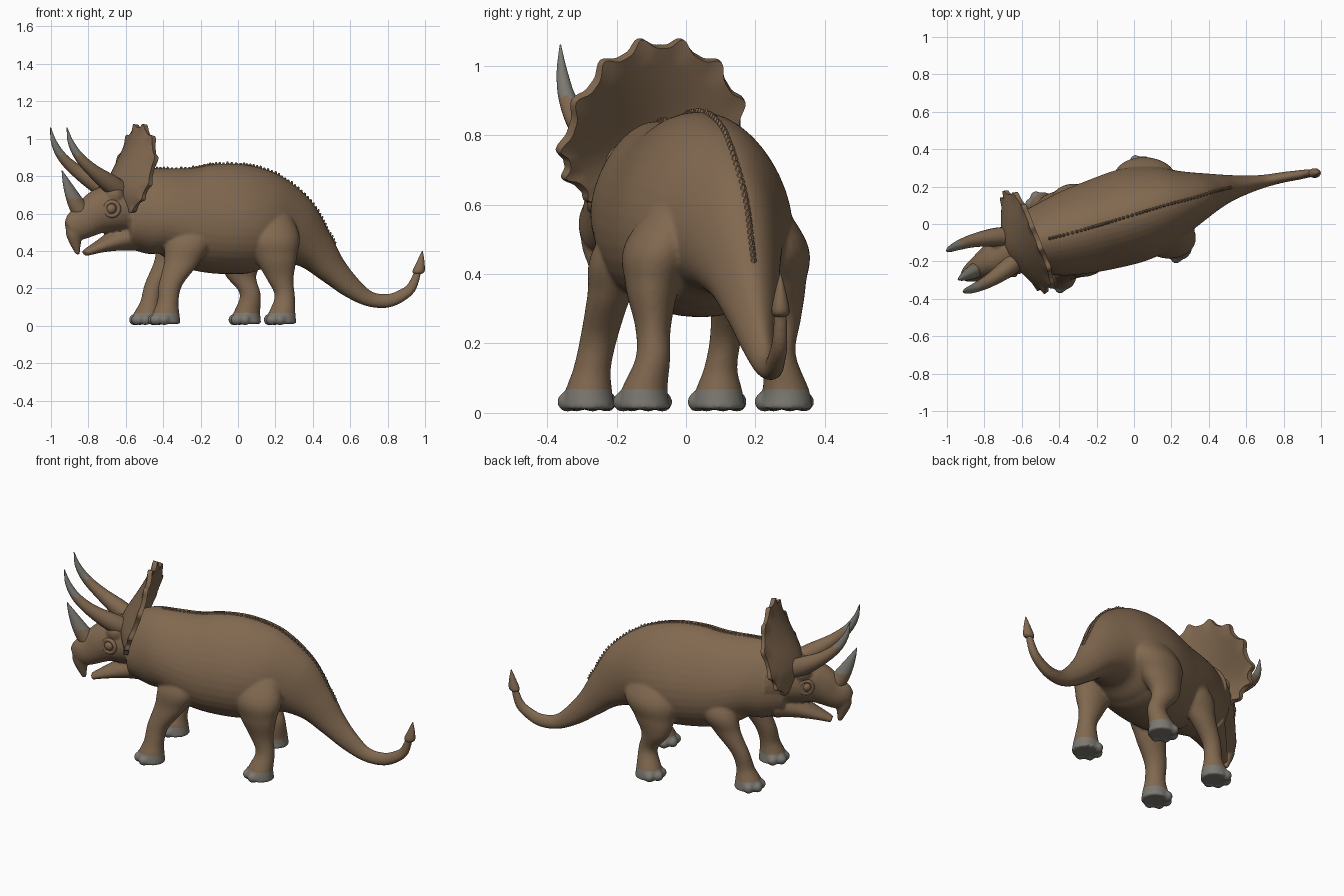
import bpy, bmesh, math, random
from mathutils import Vector, Matrix

if "Cube" in bpy.data.objects:
    bpy.data.objects.remove(bpy.data.objects["Cube"])

random.seed(3)
Z = Vector((0, 0, 1))


def material(name, rgb):
    m = bpy.data.materials.new(name)
    m.diffuse_color = (*rgb, 1)
    m.use_nodes = True
    m.node_tree.nodes["Principled BSDF"].inputs["Base Color"].default_value = m.diffuse_color
    return m


HIDE = material("brown hide", (0.22, 0.14, 0.08))
HORN = material("grey horn", (0.20, 0.19, 0.165))

# Head frame: f forward, s towards the near side, z up
YAW = math.radians(22)
FWD = Vector((-math.cos(YAW), -math.sin(YAW), 0))
SIDE = Vector((math.sin(YAW), -math.cos(YAW), 0))


def head(f, s, z):
    return Vector((-0.554, -0.09, z)) + FWD * f + SIDE * s


def head_path(rows, swing=0.0):
    return [(*head(f, s + swing * f, z), w, h) for f, s, z, w, h in rows]


def smooth_path(rows, sub):
    """Catmull-Rom through rows of (x, y, z, half width, half height)."""
    out = []
    for i in range(len(rows) - 1):
        a, b, c, d = (rows[max(i - 1, 0)], rows[i], rows[i + 1], rows[min(i + 2, len(rows) - 1)])
        for k in range(sub):
            t = k / sub
            out.append([0.5 * (2 * q + (r - p) * t + (2 * p - 5 * q + 4 * r - u) * t * t
                               + (3 * q - p - 3 * r + u) * t ** 3) for p, q, r, u in zip(a, b, c, d)])
    return out + [list(rows[-1])]


def loft(bm, rows, sub=6, n=28, egg=0.0, axes=None):
    """Skin elliptical rings along a path; returns (top point, outward direction) per ring."""
    pts = smooth_path(rows, sub)
    rings, tops = [], []
    for i, (x, y, z, w, h) in enumerate(pts):
        c = Vector((x, y, z))
        if axes:
            side, up = axes
        else:
            t = (Vector(pts[min(i + 1, len(pts) - 1)][:3]) - Vector(pts[max(i - 1, 0)][:3])).normalized()
            side = t.cross(Z).normalized()
            up = side.cross(t)
        ring = []
        for k in range(n):
            a = 2 * math.pi * k / n
            ring.append(bm.verts.new(c + side * max(w, 0.001) * math.cos(a) * (1 - egg * math.sin(a))
                                     + up * max(h, 0.001) * math.sin(a)))
        rings.append(ring)
        tops.append((c + up * h, up))
    for r, q in zip(rings, rings[1:]):
        for k in range(n):
            bm.faces.new((r[k], r[(k + 1) % n], q[(k + 1) % n], q[k]))
    bm.faces.new(rings[0])
    bm.faces.new(rings[-1])
    return tops


def finish(name, bm, modifiers=(), grey=None):
    """Make the object, apply modifiers, shade it and colour faces by rule."""
    bmesh.ops.recalc_face_normals(bm, faces=bm.faces)
    me = bpy.data.meshes.new(name)
    bm.to_mesh(me)
    bm.free()
    ob = bpy.data.objects.new(name, me)
    bpy.context.collection.objects.link(ob)
    bpy.ops.object.select_all(action='DESELECT')
    bpy.context.view_layer.objects.active = ob
    ob.select_set(True)
    for kind, settings in modifiers:
        m = ob.modifiers.new(kind, kind)
        for key, value in settings.items():
            setattr(m, key, value)
        bpy.ops.object.modifier_apply(modifier=m.name)
    bpy.ops.object.shade_smooth_by_angle(angle=math.radians(45))
    me = ob.data
    me.materials.clear()
    me.materials.append(HIDE)
    me.materials.append(HORN)
    for p in me.polygons:
        p.material_index = int(bool(grey and grey(p.center)))
    return ob


# Body: neck, trunk and tail
bm = bmesh.new()
spine = loft(bm, [
    (-0.62, -0.13, 0.60, 0.14, 0.18), (-0.50, -0.09, 0.61, 0.185, 0.225),
    (-0.38, -0.06, 0.61, 0.215, 0.232), (-0.20, -0.01, 0.575, 0.24, 0.283),
    (0.0, 0.05, 0.57, 0.25, 0.295), (0.15, 0.095, 0.555, 0.22, 0.265),
    (0.28, 0.13, 0.51, 0.16, 0.20), (0.40, 0.165, 0.415, 0.11, 0.125),
    (0.50, 0.19, 0.305, 0.075, 0.083), (0.60, 0.21, 0.21, 0.05, 0.06),
    (0.70, 0.23, 0.145, 0.034, 0.042), (0.80, 0.25, 0.134, 0.028, 0.037),
    (0.88, 0.262, 0.165, 0.025, 0.032), (0.93, 0.27, 0.21, 0.022, 0.027),
    (0.965, 0.272, 0.30, 0.018, 0.018)], sub=10, n=40, egg=0.2)

# Skull, lower jaw and hooked beak
loft(bm, head_path([
    (-0.05, 0, 0.65, 0.16, 0.17), (0.15, 0, 0.625, 0.125, 0.13), (0.23, 0, 0.60, 0.095, 0.115),
    (0.30, 0, 0.558, 0.072, 0.092), (0.36, 0, 0.53, 0.052, 0.078), (0.395, 0, 0.51, 0.03, 0.045)], 0.11), egg=0.1)
loft(bm, head_path([
    (0.0, 0, 0.48, 0.13, 0.08), (0.10, 0, 0.46, 0.095, 0.06),
    (0.21, 0, 0.423, 0.06, 0.034), (0.30, 0, 0.388, 0.028, 0.018)], 0.11))
loft(bm, head_path([
    (0.36, 0, 0.56, 0.04, 0.045), (0.364, 0, 0.48, 0.036, 0.042),
    (0.342, 0, 0.38, 0.011, 0.011)], 0.11), axes=(SIDE, FWD))
# Brow mounds under the horns
for s in (-1, 1):
    bmesh.ops.create_uvsphere(bm, u_segments=16, v_segments=10, radius=0.058,
                              matrix=Matrix.Translation(head(0.15, 0.012 + s * 0.07, 0.70)))


def leg(bm, x, y, rows):
    """Leg rows are (x, y, z, half width in y, half width in x); the foot stands at x, y."""
    rows = rows + [(x, y, 0.065, 0.067, 0.072), (x, y, 0.01, 0.076, 0.078)]
    loft(bm, rows, axes=(Vector((0, 1, 0)), Vector((1, 0, 0))))
    for deg in (-72, -26, 20, 66):  # toes fanned around the front
        a = math.radians(196 + deg)
        bmesh.ops.create_uvsphere(bm, u_segments=14, v_segments=10, radius=0.03, matrix=Matrix.Translation(
            (x + 0.07 * math.cos(a), y + 0.062 * math.sin(a), 0.032)))


# Front legs, then hind legs
leg(bm, -0.385, -0.28, [
    (-0.23, -0.10, 0.67, 0.03, 0.04), (-0.26, -0.18, 0.47, 0.088, 0.12), (-0.30, -0.22, 0.34, 0.064, 0.095),
    (-0.36, -0.25, 0.22, 0.054, 0.064), (-0.375, -0.27, 0.13, 0.054, 0.057)])
leg(bm, -0.485, 0.095, [
    (-0.27, 0.07, 0.67, 0.03, 0.04), (-0.31, 0.13, 0.46, 0.082, 0.11), (-0.365, 0.13, 0.34, 0.06, 0.085),
    (-0.445, 0.115, 0.22, 0.046, 0.055), (-0.47, 0.10, 0.13, 0.048, 0.052)])
leg(bm, 0.235, -0.12, [
    (0.17, 0.025, 0.72, 0.025, 0.04), (0.18, -0.06, 0.50, 0.11, 0.145), (0.20, -0.095, 0.37, 0.08, 0.115),
    (0.225, -0.095, 0.25, 0.052, 0.072), (0.25, -0.095, 0.16, 0.05, 0.054)])
leg(bm, 0.047, 0.288, [
    (0.08, 0.15, 0.73, 0.03, 0.04), (0.065, 0.23, 0.50, 0.115, 0.165), (0.03, 0.26, 0.37, 0.085, 0.125),
    (0.015, 0.275, 0.27, 0.056, 0.083), (0.065, 0.27, 0.17, 0.046, 0.056)])
finish("body", bm, [("REMESH", dict(mode='VOXEL', voxel_size=0.008)),
                    ("SMOOTH", dict(factor=0.5, iterations=5))], grey=lambda c: c.z < 0.068)

# Jagged ridge along the spine
bm = bmesh.new()
for p, up in spine:
    if -0.45 < p.x < 0.52:
        rot = up.to_track_quat('Z', 'Y').to_matrix().to_4x4()
        size = random.uniform(0.7, 1.3)
        bmesh.ops.create_cone(bm, cap_ends=True, segments=6, radius1=0.016, radius2=0.004, depth=0.022 * size,
                              matrix=Matrix.Translation(p - up * 0.002) @ rot)
finish("spine_ridge", bm)

# Neck frill: a dished shield with a spiked rim that curls forward at the top
bm = bmesh.new()
N, R = 168, 12
rings = []
for k in range(1, R + 1):
    r = k / R
    ring = []
    for i in range(N):
        a = 2 * math.pi * i / N
        grow = r * (1 + (0.1 * abs(math.cos(7 * a)) ** 4 if k == R else 0))
        s = 0.268 * grow * math.cos(a)
        z = 0.755 + (0.30 if math.sin(a) > 0 else 0.17) * grow * math.sin(a)
        f = 0.02 - 0.35 * (z - 0.77) + max(0, z - 0.85) ** 2 + 0.10 * (1 - r ** 1.5)
        ring.append(bm.verts.new(head(f, s - 0.005, z)))
    rings.append(ring)
for q, w in zip(rings, rings[1:]):
    for i in range(N):
        bm.faces.new((q[i], q[(i + 1) % N], w[(i + 1) % N], w[i]))
bm.faces.new(rings[0])
finish("neck_frill", bm, [("SOLIDIFY", dict(thickness=0.026, offset=0))])

# Horns with grey tips
for s, name in ((1, "near_brow_horn"), (-1, "far_brow_horn")):
    bm = bmesh.new()
    loft(bm, head_path([
        (0.07, s * 0.055, 0.70, 0.052, 0.055), (0.17, s * 0.09, 0.755, 0.049, 0.052),
        (0.28, s * 0.115, 0.825, 0.036, 0.036), (0.365, s * 0.122, 0.90, 0.026, 0.026),
        (0.415, s * 0.12, 0.98, 0.016, 0.016), (0.436, s * 0.117, 1.06, 0.002, 0.002)]), n=20)
    finish(name, bm, grey=lambda c: c.z > 0.91)
bm = bmesh.new()
loft(bm, head_path([
    (0.29, 0, 0.57, 0.05, 0.055), (0.34, 0, 0.635, 0.04, 0.048), (0.378, 0, 0.70, 0.03, 0.037),
    (0.412, 0, 0.77, 0.017, 0.02), (0.437, 0, 0.83, 0.002, 0.002)], 0.11), n=20)
finish("nose_horn", bm, grey=lambda c: c.z > 0.68)

# Eyes: ball inside a raised lid ring
for s, name in ((1, "near_eye"), (-1, "far_eye")):
    bm = bmesh.new()
    bmesh.ops.create_uvsphere(bm, u_segments=20, v_segments=12, radius=0.03,
                              matrix=Matrix.Translation(head(0.18, 0.018 + s * 0.095, 0.625)))
    finish(name, bm)
    out = SIDE * s + FWD * 0.4
    bpy.ops.mesh.primitive_torus_add(
        major_radius=0.037, minor_radius=0.012, major_segments=28, minor_segments=10,
        location=head(0.18, 0.018 + s * 0.106, 0.625), rotation=out.to_track_quat('Z', 'Y').to_euler())
    lid = bpy.context.object
    lid.name = name + "lid"
    lid.data.materials.append(HIDE)
    bpy.ops.object.shade_smooth()

# Spade at the end of the tail
bm = bmesh.new()
loft(bm, [(0.962, 0.272, 0.275, 0.012, 0.012), (0.965, 0.272, 0.29, 0.026, 0.032),
          (0.976, 0.272, 0.34, 0.018, 0.021), (0.986, 0.272, 0.40, 0.002, 0.002)], n=16,
     axes=(Vector((0, 1, 0)), Vector((1, 0, 0))))
finish("tail_spade", bm)
